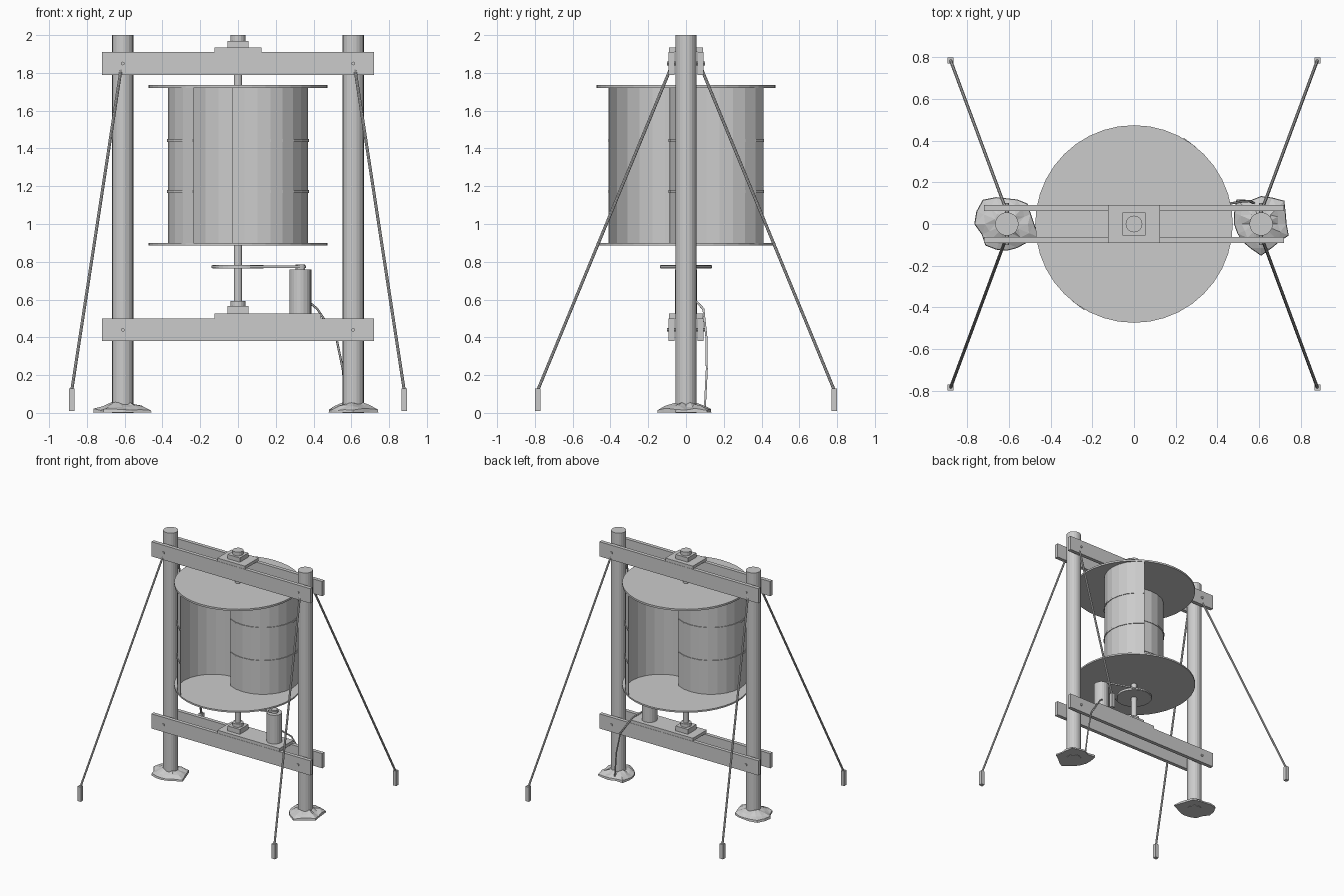
import bpy, bmesh, math, random
from mathutils import Vector

if "Cube" in bpy.data.objects:
    bpy.data.objects.remove(bpy.data.objects["Cube"])

random.seed(4)
grey = bpy.data.materials.new("grey")
grey.diffuse_color = (0.6, 0.6, 0.6, 1)
grey.use_nodes = True
grey.node_tree.nodes["Principled BSDF"].inputs["Base Color"].default_value = grey.diffuse_color


def finish(name, bm):
    bmesh.ops.recalc_face_normals(bm, faces=bm.faces)
    me = bpy.data.meshes.new(name)
    bm.to_mesh(me)
    bm.free()
    me.materials.append(grey)
    ob = bpy.data.objects.new(name, me)
    bpy.context.collection.objects.link(ob)
    return ob


def box(name, x0, x1, y0, y1, z0, z1):
    bm = bmesh.new()
    bmesh.ops.create_cube(bm, size=1)
    for v in bm.verts:
        v.co = ((x0 + x1) / 2 + v.co.x * (x1 - x0),
                (y0 + y1) / 2 + v.co.y * (y1 - y0),
                (z0 + z1) / 2 + v.co.z * (z1 - z0))
    return finish(name, bm)


def rod(name, a, b, r, sides=16):
    a, b = Vector(a), Vector(b)
    bm = bmesh.new()
    bmesh.ops.create_cone(bm, cap_ends=True, segments=sides, radius1=r, radius2=r,
                          depth=(b - a).length)
    rot = Vector((0, 0, 1)).rotation_difference(b - a)
    for v in bm.verts:
        v.co = rot @ v.co + (a + b) / 2
    return finish(name, bm)


def upright(name, x, r, z0, z1, sides=16):
    return rod(name, (x, 0, z0), (x, 0, z1), r, sides)


def wall(name, outer, inner, z0, z1, closed=False):
    """Thin upright wall between two matching plan outlines."""
    bm = bmesh.new()
    rows = [[bm.verts.new((x, y, z)) for x, y in line]
            for line, z in ((outer, z0), (outer, z1), (inner, z1), (inner, z0))]
    n = len(outer)
    for i in range(n if closed else n - 1):
        j = (i + 1) % n
        for k in range(4):
            p, q = rows[k], rows[(k + 1) % 4]
            bm.faces.new((p[i], p[j], q[j], q[i]))
    if not closed:
        bm.faces.new([row[0] for row in rows])
        bm.faces.new([row[-1] for row in rows])
    return finish(name, bm)


# Posts, ground mounds, bolts, guy wires and stakes
def mound(name, cx):
    bm = bmesh.new()
    n = 16
    rings = []
    ragged = [random.uniform(0.12, 0.168) for _ in range(n)]
    for f, z in ((1, 0.003), (0.98, 0.018), (0.72, 0.034), (0.38, 0.052)):
        ring = []
        for i in range(n):
            a = math.tau * i / n
            r = ragged[i] * f * (random.uniform(0.92, 1.08) if f < 0.9 else 1)
            dz = random.uniform(-0.006, 0.006) if z > 0.01 else 0
            ring.append(bm.verts.new((cx + r * math.cos(a), r * math.sin(a), z + dz)))
        rings.append(ring)
    for p, q in zip(rings, rings[1:]):
        for i in range(n):
            j = (i + 1) % n
            bm.faces.new((p[i], p[j], q[j], q[i]))
    bm.faces.new(rings[0])
    bm.faces.new(rings[-1])
    bmesh.ops.triangulate(bm, faces=[f for f in bm.faces if len(f.verts) == 4])
    return finish(name, bm)


for sx, side in ((-1, "left"), (1, "right")):
    upright(side + "_post", sx * 0.61, 0.056, 0.0, 2.0, 20)
    mound(side + "_mound", sx * 0.61)
    for z, level in ((0.44, "lower"), (1.85, "upper")):
        rod(f"{side}_{level}_bolt", (sx * 0.61, -0.1, z), (sx * 0.61, 0.1, z), 0.01, 8)
    for sy, end in ((-1, "front"), (1, "back")):
        rod(f"{side}_{end}_guy_wire", (sx * 0.62, sy * 0.085, 1.815),
            (sx * 0.88, sy * 0.785, 0.12), 0.008, 8)
        box(f"{side}_{end}_stake", sx * 0.88 - 0.015, sx * 0.88 + 0.015,
            sy * 0.785 - 0.015, sy * 0.785 + 0.015, 0.01, 0.13)

# Cross beams in pairs
for z, level in ((0.38, "lower"), (1.79, "upper")):
    for sy, end in ((-1, "front"), (1, "back")):
        ys = sorted((sy * 0.062, sy * 0.092))
        box(f"{level}_{end}_beam", -0.72, 0.72, *ys, z, z + 0.12)

# Bearing plates, blocks and collars on the shaft
box("upper_plate", -0.125, 0.125, -0.09, 0.09, 1.91, 1.935)
box("upper_bearing_block", -0.055, 0.055, -0.055, 0.055, 1.935, 1.97)
upright("upper_collar", 0, 0.04, 1.97, 2.0)
box("lower_plate", -0.125, 0.44, -0.09, 0.09, 0.5, 0.525)
box("lower_bearing_block", -0.055, 0.055, -0.055, 0.055, 0.525, 0.565)
upright("lower_collar", 0, 0.04, 0.565, 0.592)
upright("shaft", 0, 0.022, 0.53, 1.98)

# Rotor: end discs and two offset half-drum blades with bands
upright("lower_disc", 0, 0.474, 0.887, 0.9, 40)
upright("upper_disc", 0, 0.474, 1.72, 1.735, 40)


def arc(turn, r, n=12):
    cx, cy = 0.206 * math.cos(turn), 0.206 * math.sin(turn)
    return [(cx + r * math.cos(turn - math.pi * i / n),
             cy + r * math.sin(turn - math.pi * i / n)) for i in range(n + 1)]


for turn, name in ((60, "back"), (240, "front")):
    t = math.radians(turn)
    wall(name + "_blade", arc(t, 0.267), arc(t, 0.263), 0.9, 1.72)
    for z, level in ((1.165, "lower"), (1.435, "upper")):
        wall(f"{name}_{level}_band", arc(t, 0.272), arc(t, 0.267), z, z + 0.014)

# Generator with pulleys and drive belt
upright("generator", 0.33, 0.058, 0.525, 0.76, 20)
upright("generator_pulley", 0.33, 0.026, 0.76, 0.785, 12)
upright("shaft_pulley", 0, 0.134, 0.765, 0.783, 32)


def belt_line(extra):
    a0 = math.acos((0.134 - 0.026) / 0.33)
    pts = []
    for cx, r, start, end in ((0, 0.134, a0, math.tau - a0), (0.33, 0.026, -a0, a0)):
        for i in range(17):
            a = start + (end - start) * i / 16
            pts.append((cx + (r + extra) * math.cos(a), (r + extra) * math.sin(a)))
    return pts


wall("belt", belt_line(0.005), belt_line(0), 0.768, 0.78, True)

# Cable from the generator down to the right post
curve = bpy.data.curves.new("cable", "CURVE")
curve.dimensions = "3D"
curve.bevel_depth = 0.006
curve.bevel_resolution = 1
curve.use_fill_caps = True
path = [(0.36, 0.045, 0.6), (0.42, 0.092, 0.55), (0.52, 0.108, 0.4),
        (0.555, 0.11, 0.23), (0.575, 0.1, 0.03)]
line = curve.splines.new("POLY")
line.points.add(len(path) - 1)
for p, co in zip(line.points, path):
    p.co = (*co, 1)
curve.materials.append(grey)
bpy.context.collection.objects.link(bpy.data.objects.new("cable", curve))
